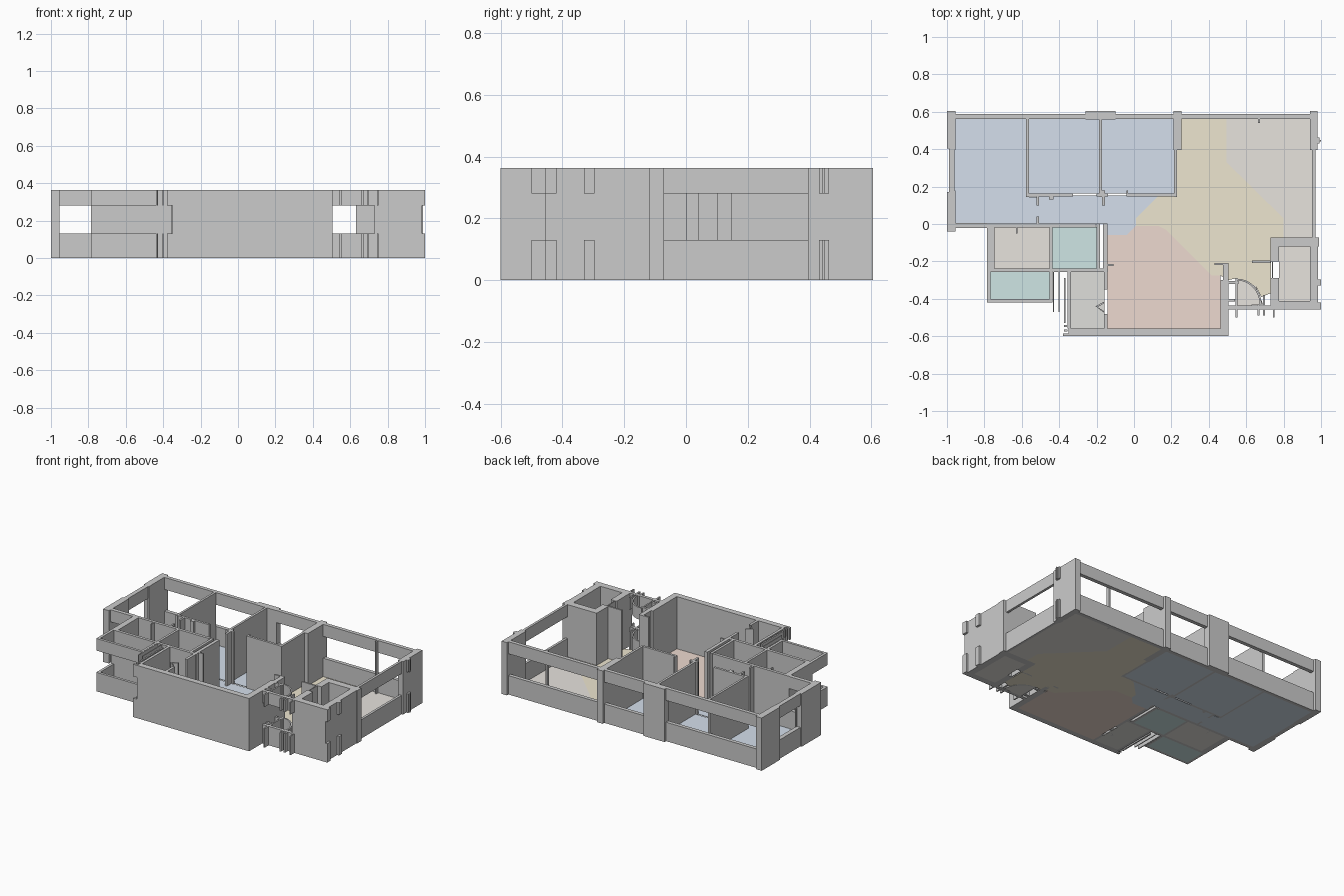
import bpy, bmesh, math

H, SILL, HEAD = 0.363, 0.13, 0.28
FULL = [(0, H)]
SPLIT = [(0, SILL), (HEAD, H)]      # window wall: sill below, lintel above


def finish(name, bm, color=None):
    bmesh.ops.recalc_face_normals(bm, faces=bm.faces)
    me = bpy.data.meshes.new(name)
    bm.to_mesh(me)
    bm.free()
    ob = bpy.data.objects.new(name, me)
    bpy.context.collection.objects.link(ob)
    if color:
        key = "floor_%02d%02d%02d" % tuple(int(c * 99) for c in color)
        mat = bpy.data.materials.get(key) or bpy.data.materials.new(key)
        mat.diffuse_color = (*color, 1)
        me.materials.append(mat)
    return ob


def prism(bm, pts, z0, z1):
    """Extrude a plan outline from z0 to z1."""
    lo = [bm.verts.new((x, y, z0)) for x, y in pts]
    hi = [bm.verts.new((x, y, z1)) for x, y in pts]
    n = len(pts)
    bm.faces.new(lo[::-1])
    bm.faces.new(hi)
    for i in range(n):
        j = (i + 1) % n
        bm.faces.new((lo[i], lo[j], hi[j], hi[i]))


def rect(x0, x1, y0, y1):
    return [(x0, y0), (x1, y0), (x1, y1), (x0, y1)]


def walls(name, rects, levels=FULL):
    bm = bmesh.new()
    for r in rects:
        for z0, z1 in levels:
            prism(bm, rect(*r), z0, z1)
    return finish(name, bm)


def floor(name, pts, color):
    bm = bmesh.new()
    prism(bm, pts, 0, 0.004)
    return finish(name, bm, color)


# Structural pillars along the outside
walls("outer_pillars", [
    (-1, -.955, .405, .605), (-1, -.955, -.04, .17),
    (-.26, -.10, .56, .605), (.21, .255, .395, .605),
    (.94, .98, .395, .605)])

# Window walls with sill and lintel
walls("back_window_wall", [(-.955, -.26, .562, .588), (-.10, .21, .562, .588),
                           (.255, .94, .562, .588)], SPLIT)
walls("left_window_wall", [(-.99, -.96, .17, .405)], SPLIT)
walls("left_front_window_wall", [(-.955, -.785, -.022, .005)], SPLIT)
walls("right_window_wall", [(.953, .97, -.08, .395)], SPLIT)
walls("window_posts", [(.664, .674, .54, .565), (-.965, -.955, .17, .18),
                       (-.965, -.955, .395, .405)])

# Solid front walls of the living room
walls("front_wall", [(-.35, .505, -.6, -.56), (.462, .505, -.56, -.3),
                     (.475, .505, -.3, -.215), (.43, .505, -.22, -.208)])

# Bedroom partitions
walls("bedroom_partitions", [
    (-.577, -.562, .145, .565), (-.187, -.171, .145, .565),
    (.214, .23, .145, .4), (-.562, -.325, .148, .164),
    (-.2, -.14, .148, .164), (-.035, .214, .148, .164),
    (-.17, -.155, .1, .18), (-.52, -.508, .1, .148), (-.52, -.508, 0, .04),
    (-.455, -.43, .13, .148), (-.04, -.032, .148, .18)])

# Bathroom and closet partitions
walls("bathroom_partitions", [
    (-.785, -.205, -.018, .002), (-.785, -.745, -.24, -.018),
    (-.452, -.436, -.24, -.018), (-.785, -.14, -.257, -.237),
    (-.2, -.183, -.24, .002), (-.165, -.142, -.257, .002),
    (-.63, -.622, -.05, -.018), (-.355, -.336, -.42, -.257),
    (-.16, -.142, -.35, -.257), (-.16, -.142, -.56, -.48),
    (-.142, -.11, -.225, -.215)])
walls("bathroom_window_walls", [
    (-.785, -.766, -.42, -.257), (-.766, -.436, -.42, -.402),
    (-.452, -.436, -.402, -.257)], SPLIT)
walls("service_window_walls", [
    (-.355, -.336, -.56, -.42), (-.38, -.35, -.6, -.585),
    (-.375, -.355, -.575, -.565), (-.375, -.355, -.55, -.54),
    (-.375, -.365, -.53, -.29),
    (-.434, -.428, -.47, -.257), (-.403, -.397, -.47, -.257)], SPLIT)

# Closet door leaf
bm = bmesh.new()
prism(bm, [(-.205, -.44), (-.16, -.415), (-.16, -.425), (-.195, -.445),
           (-.16, -.465), (-.16, -.475)], 0, H)
finish("closet_door", bm)

# Lift shaft with a doorway on its left side
walls("lift_shaft", [
    (.73, .99, -.12, -.072), (.73, .985, -.457, -.412),
    (.94, .985, -.412, -.12), (.73, .775, -.2, -.12),
    (.73, .775, -.412, -.29), (.738, .744, -.29, -.2),
    (.63, .73, -.208, -.196)])
walls("outer_tabs", [(.985, 1, -.33, -.297), (.98, .992, .43, .463),
                     (.985, 1, -.457, -.42), (.98, 1, .442, .45)], SPLIT)

# Entrance sill, lintel and posts
walls("entrance_frame", [
    (.505, .73, -.457, -.435), (.505, .56, -.32, -.305),
    (.543, .553, -.5, -.29), (.66, .67, -.49, -.43), (.69, .7, -.49, -.38),
    (.742, .75, -.5, -.457), (.505, .54, -.415, -.4)], SPLIT)

# Curved entrance door swing
bm = bmesh.new()
N, cx, cy = 8, .55, -.43
ang = [math.pi / 2 * i / N for i in range(N + 1)]
arc = [(cx + .132 * math.cos(a), cy + .138 * math.sin(a)) for a in ang]
arc += [(cx + .122 * math.cos(a), cy + .128 * math.sin(a)) for a in ang[::-1]]
for z0, z1 in SPLIT:
    prism(bm, arc, z0, z1)
finish("entrance_door_swing", bm)

# Floors
BLUE, YELLOW, SAND = (.66, .74, .84), (.85, .79, .63), (.80, .77, .73)
PINK, TEAL, GREY = (.85, .70, .63), (.62, .79, .78), (.74, .74, .71)

floor("bedroom_left_floor", [(-.96, .565), (-.575, .565), (-.575, .145),
                             (-.515, .145), (-.515, 0), (-.96, 0)], BLUE)
floor("bedroom_middle_floor", rect(-.563, -.186, .163, .565), BLUE)
floor("bedroom_right_floor", rect(-.172, .215, .163, .565), BLUE)
floor("hall_floor", [(-.515, .155), (.13, .15), (.01, .03), (.01, -.01),
                     (-.04, -.06), (-.16, -.06), (-.16, 0), (-.515, 0)], BLUE)
floor("dining_floor", [
    (.25, .565), (.495, .565), (.495, .33), (.80, .03), (.80, -.072),
    (.732, -.072), (.732, -.37), (.68, -.39), (.65, -.33), (.55, -.29),
    (.5, -.3), (.462, -.275), (.415, -.275), (.17, -.03), (.13, -.01),
    (.01, -.01), (.01, .03), (.13, .15), (.228, .15), (.228, .395),
    (.25, .395)], YELLOW)
floor("balcony_floor", [(.495, .565), (.955, .565), (.955, -.072), (.80, -.072),
                        (.80, .03), (.495, .33)], SAND)
floor("living_floor", [
    (-.143, -.562), (.463, -.562), (.463, -.275), (.415, -.275), (.17, -.03),
    (.13, -.01), (.01, -.01), (-.04, -.06), (-.143, -.06)], PINK)
floor("wardrobe_floor", rect(-.746, -.451, -.238, -.017), SAND)
floor("main_bath_floor", rect(-.437, -.199, -.238, -.017), TEAL)
floor("second_bath_floor", rect(-.767, -.451, -.403, -.256), TEAL)
floor("storage_floor", rect(-.337, -.159, -.562, -.256), GREY)
floor("lift_floor", rect(.774, .941, -.413, -.119), SAND)
floor("entrance_floor", [(.55, -.44), (.55, -.29), (.65, -.33), (.69, -.43)], SAND)
